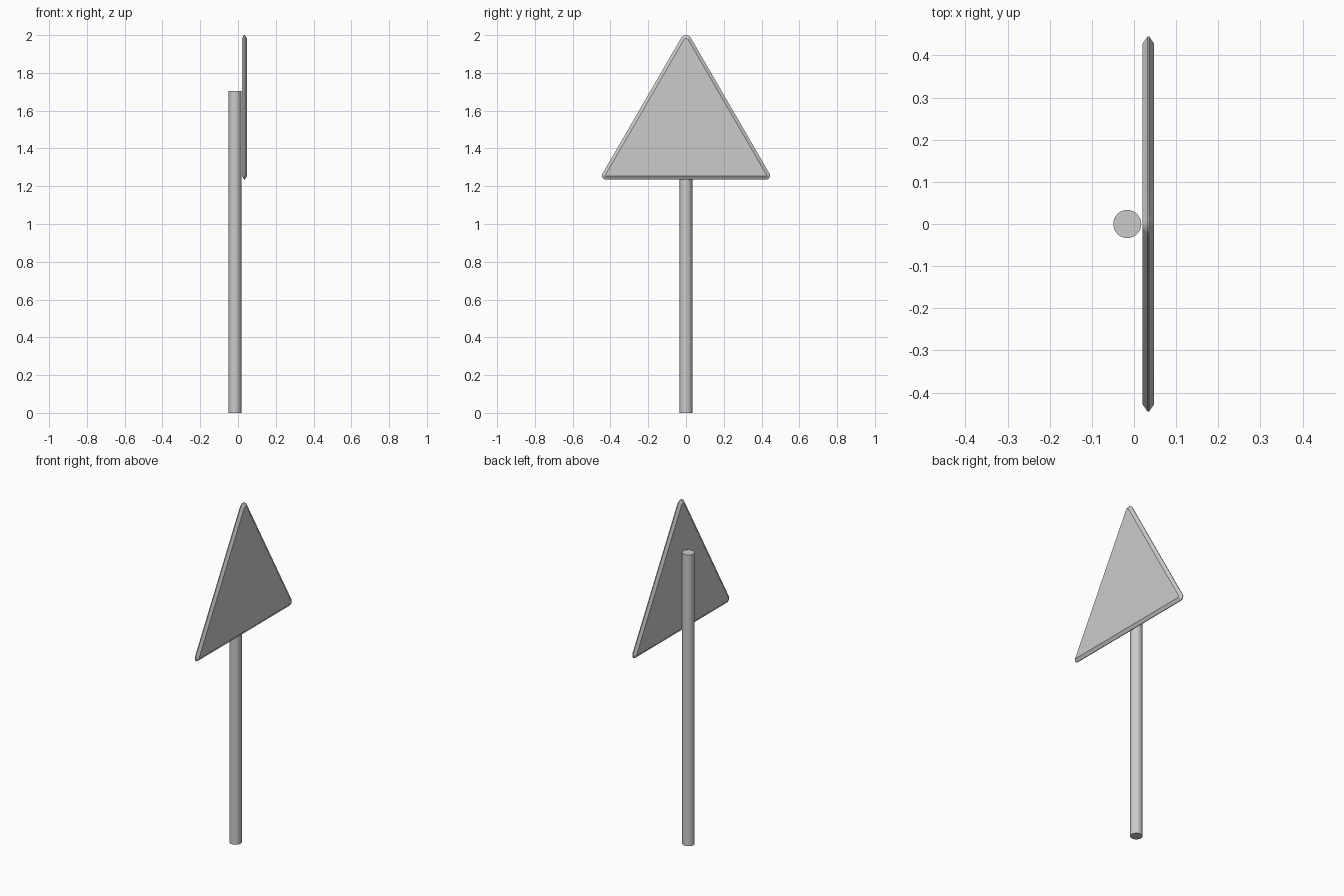
import bpy, bmesh
from math import cos, sin, radians, atan2, degrees

if "Cube" in bpy.data.objects:
    bpy.data.objects.remove(bpy.data.objects["Cube"])

# Corner circles of the rounded triangle: (y, z, radius), counter-clockwise
CORNERS = [(0.425, 1.256, 0.020), (0.0, 1.970, 0.030), (-0.425, 1.256, 0.020)]
# Rim cross-section: (x offset, inset from the outline)
RIM = [(-0.0135, 0.017), (-0.005, 0.005), (-0.002, 0.0),
       (0.002, 0.0), (0.005, 0.005), (0.0135, 0.017)]
SIGN_X = 0.034
POLE_X, POLE_R, POLE_H = -0.016, 0.0333, 1.705
STEPS = 8


def outline(inset):
    """Rounded triangle shrunk by inset."""
    pts = []
    for i, (y, z, r) in enumerate(CORNERS):
        py, pz, _ = CORNERS[i - 1]
        ny, nz, _ = CORNERS[(i + 1) % 3]
        a0 = degrees(atan2(z - pz, y - py)) - 90
        a1 = degrees(atan2(nz - z, ny - y)) - 90
        sweep = (a1 - a0) % 360
        for k in range(STEPS + 1):
            a = radians(a0 + sweep * k / STEPS)
            pts.append((y + (r - inset) * cos(a), z + (r - inset) * sin(a)))
    return pts


def smooth(obj):
    bpy.ops.object.select_all(action='DESELECT')
    obj.select_set(True)
    bpy.context.view_layer.objects.active = obj
    bpy.ops.object.shade_smooth_by_angle(angle=radians(30))


# Triangular sign plate with a bevelled rim
bm = bmesh.new()
rings = [[bm.verts.new((SIGN_X + x, y, z)) for y, z in outline(inset)]
         for x, inset in RIM]
for a, b in zip(rings, rings[1:]):
    for i in range(len(a)):
        j = (i + 1) % len(a)
        bm.faces.new((a[i], a[j], b[j], b[i]))
bm.faces.new(rings[0][::-1])
bm.faces.new(rings[-1])
bmesh.ops.recalc_face_normals(bm, faces=bm.faces)
mesh = bpy.data.meshes.new("sign_plate")
bm.to_mesh(mesh)
bm.free()
plate = bpy.data.objects.new("sign_plate", mesh)
bpy.context.collection.objects.link(plate)
smooth(plate)

# Round post behind the plate
bpy.ops.mesh.primitive_cylinder_add(vertices=32, radius=POLE_R, depth=POLE_H,
                                    location=(POLE_X, 0, POLE_H / 2))
post = bpy.context.object
post.name = "post"
smooth(post)
